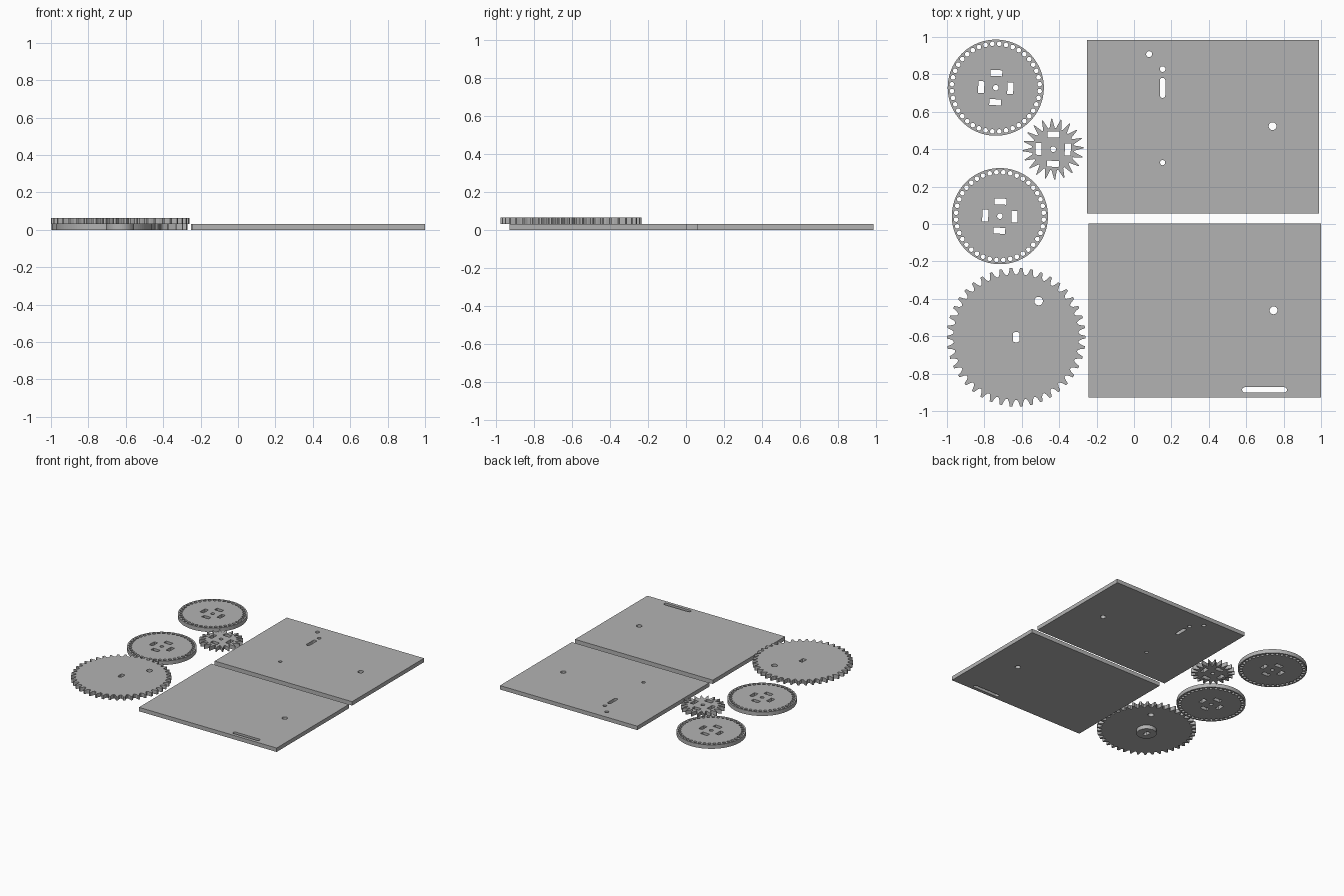
import bpy, bmesh, math
from math import sin, cos, pi, tau

if "Cube" in bpy.data.objects:
    bpy.data.objects.remove(bpy.data.objects["Cube"])

T = 0.032  # sheet thickness

grey = bpy.data.materials.new("light grey")
grey.diffuse_color = (0.45, 0.45, 0.45, 1)
grey.use_nodes = True
grey.node_tree.nodes["Principled BSDF"].inputs["Base Color"].default_value = grey.diffuse_color


def circle(x, y, r, n=24):
    return [(x + r * cos(tau * i / n), y + r * sin(tau * i / n)) for i in range(n)]


def rect(x, y, w, h, tilt=0.0):
    c, s = cos(tilt), sin(tilt)
    pts = [(-w / 2, -h / 2), (w / 2, -h / 2), (w / 2, h / 2), (-w / 2, h / 2)]
    return [(x + u * c - v * s, y + u * s + v * c) for u, v in pts]


def slot(x, y, length, width, angle):
    """Round-ended slot."""
    r, d, pts = width / 2, (length - width) / 2, []
    for end in (0, pi):
        cx, cy = x + d * cos(angle + end), y + d * sin(angle + end)
        for i in range(9):
            a = angle + end - pi / 2 + pi * i / 8
            pts.append((cx + r * cos(a), cy + r * sin(a)))
    return pts


def double_d(x, y, r, half_w):
    """Round shaft hole with two flat sides."""
    a0, pts = math.acos(half_w / r), []
    for base in (0, pi):
        for i in range(9):
            a = base + a0 + (pi - 2 * a0) * i / 8
            pts.append((x + r * cos(a), y + r * sin(a)))
    return pts


def gear(x, y, n, profile, phase):
    """Toothed outline; profile lists (fraction of pitch, radius) per tooth."""
    return [(x + r * cos(tau * (i + f) / n + phase), y + r * sin(tau * (i + f) / n + phase))
            for i in range(n) for f, r in profile]


def sheet(name, outlines, z0=0.0):
    """Extrude the first outline, with the remaining ones cut as holes."""
    cu = bpy.data.curves.new(name, 'CURVE')
    cu.dimensions, cu.fill_mode, cu.extrude = '2D', 'BOTH', T / 2
    for pts in outlines:
        sp = cu.splines.new('POLY')
        sp.points.add(len(pts) - 1)
        for p, (x, y) in zip(sp.points, pts):
            p.co = (x, y, 0, 1)
        sp.use_cyclic_u, sp.use_smooth = True, False
    ob = bpy.data.objects.new(name, cu)
    bpy.context.collection.objects.link(ob)
    bpy.ops.object.select_all(action='DESELECT')
    ob.select_set(True)
    bpy.context.view_layer.objects.active = ob
    bpy.ops.object.convert(target='MESH')
    ob = bpy.context.object
    me = ob.data
    bm = bmesh.new()
    bm.from_mesh(me)
    bmesh.ops.translate(bm, verts=bm.verts, vec=(0, 0, z0 + T / 2))
    bmesh.ops.remove_doubles(bm, verts=bm.verts, dist=1e-5)
    bmesh.ops.recalc_face_normals(bm, faces=bm.faces)
    for f in bm.faces:
        f.smooth = False
    bm.to_mesh(me)
    bm.free()
    me.materials.clear()
    me.materials.append(grey)
    return ob


def hub_holes(x, y, tilt):
    """Centre hole and four mounting slots."""
    holes = [circle(x, y, 0.015)]
    for k in range(4):
        a = k * pi / 2 + tilt
        holes.append(rect(x + 0.078 * cos(a), y + 0.078 * sin(a), 0.032, 0.063, a))
    return holes


# Base plates
sheet("back_plate", [rect(0.37, 0.521, 1.24, 0.928), circle(0.081, 0.908, 0.016),
                     circle(0.153, 0.828, 0.015), slot(0.153, 0.728, 0.108, 0.029, pi / 2),
                     circle(0.153, 0.328, 0.014), circle(0.741, 0.523, 0.021)])
sheet("front_plate", [rect(0.377, -0.462, 1.243, 0.932), circle(0.746, -0.462, 0.021),
                      slot(0.698, -0.887, 0.24, 0.029, 0)])

# Perforated discs
for name, x, y in (("back_disc", -0.739, 0.729), ("front_disc", -0.717, 0.042)):
    ring = [circle(x + 0.235 * cos(tau * (i + 0.5) / 40), y + 0.235 * sin(tau * (i + 0.5) / 40), 0.0125, 14)
            for i in range(40)]
    sheet(name, [circle(x, y, 0.257, 96)] + ring + hub_holes(x, y, -0.04))

# Small spiky gear
sheet("small_gear", [gear(-0.432, 0.4, 20, [(-0.4, 0.113), (-0.05, 0.163), (0.05, 0.163), (0.4, 0.113)], 0.05)]
      + hub_holes(-0.432, 0.4, -0.02))

# Large raised gear on its hub
GX, GY = -0.63, -0.605
sheet("large_gear", [gear(GX, GY, 42, [(-0.4, 0.335), (-0.24, 0.348), (-0.12, 0.371),
                                       (0.12, 0.371), (0.24, 0.348), (0.4, 0.335)], 0),
                     circle(-0.51, -0.412, 0.023), double_d(GX, GY, 0.028, 0.017)], T)
sheet("large_gear_hub", [circle(GX, GY, 0.075, 48), double_d(GX, GY, 0.028, 0.017)])
